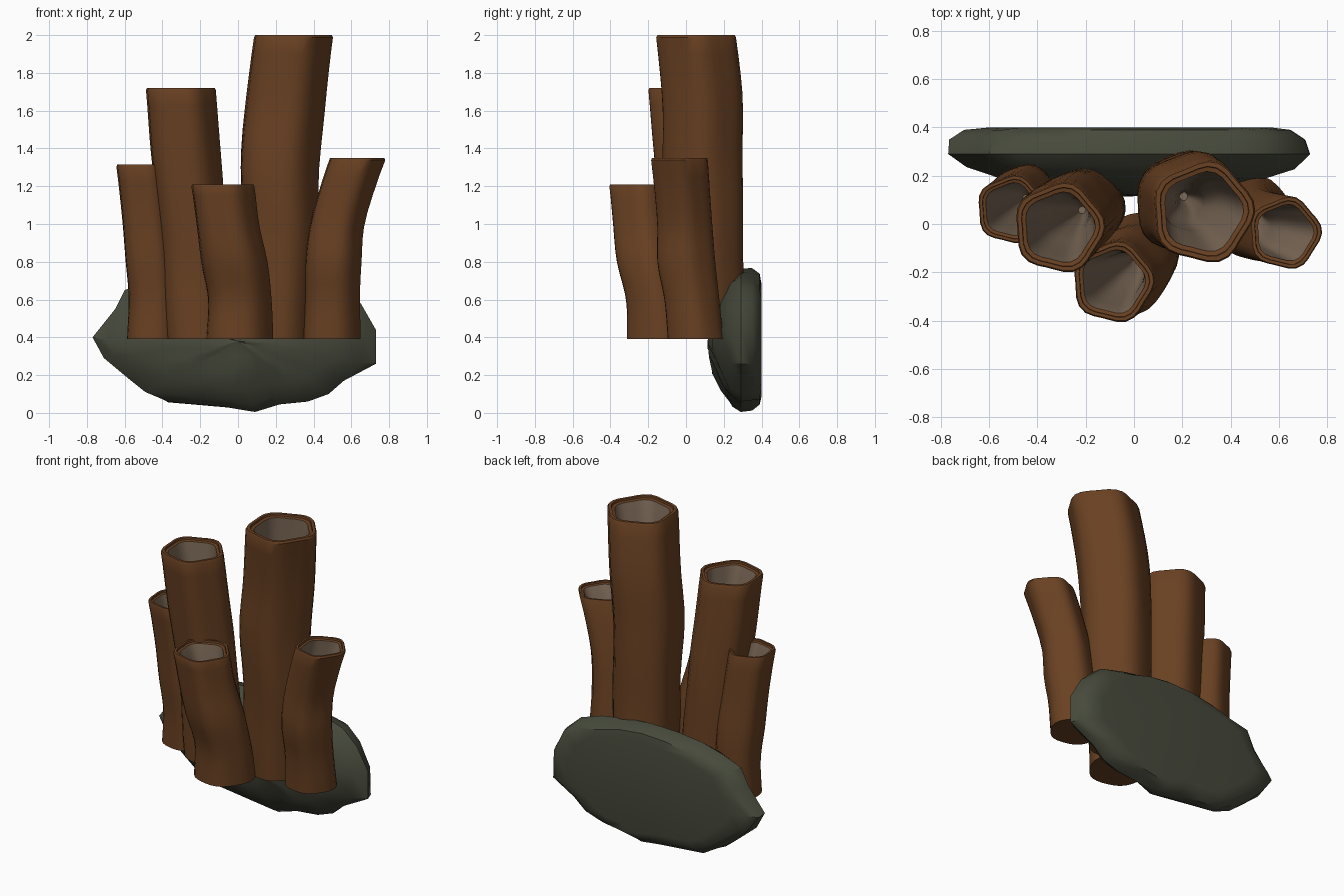
import bpy, bmesh, math, random
from mathutils import Vector

cube = bpy.data.objects.get("Cube")
if cube:
    bpy.data.objects.remove(cube, do_unlink=True)


def material(name, rgb):
    m = bpy.data.materials.new(name)
    m.use_nodes = True
    m.diffuse_color = (*rgb, 1)
    bsdf = next(n for n in m.node_tree.nodes if n.type == 'BSDF_PRINCIPLED')
    bsdf.inputs["Base Color"].default_value = (*rgb, 1)
    bsdf.inputs["Roughness"].default_value = 0.9
    return m


BROWN = material("tube brown", (0.141, 0.052, 0.016))
TAUPE = material("tube lining taupe", (0.205, 0.144, 0.098))
STONE = material("rock grey green", (0.063, 0.068, 0.045))


def finish(bm, name, mats, angle):
    bmesh.ops.recalc_face_normals(bm, faces=bm.faces)
    mesh = bpy.data.meshes.new(name)
    bm.to_mesh(mesh)
    bm.free()
    ob = bpy.data.objects.new(name, mesh)
    bpy.context.collection.objects.link(ob)
    for m in mats:
        mesh.materials.append(m)
    bpy.ops.object.select_all(action='DESELECT')
    ob.select_set(True)
    bpy.context.view_layer.objects.active = ob
    bpy.ops.object.shade_smooth_by_angle(angle=math.radians(angle))
    return ob


def bridge(bm, a, b, mat=0):
    n = len(a)
    for i in range(n):
        j = (i + 1) % n
        bm.faces.new((a[i], a[j], b[j], b[i])).material_index = mat


def spline(points, t):
    """Catmull-Rom through (x, y, z, radius) points, t from 0 to 1."""
    p = [Vector(q) for q in points]
    p = [2 * p[0] - p[1]] + p + [2 * p[-1] - p[-2]]
    s = t * (len(points) - 1)
    i = min(int(s), len(points) - 2)
    u = s - i
    a, b, c, d = p[i:i + 4]
    return 0.5 * (2 * b + (c - a) * u + (2 * a - 5 * b + 4 * c - d) * u ** 2
                  + (3 * b - a - 3 * c + d) * u ** 3)


SIDES, STEPS = 30, 14


def tube(name, path, phase):
    bm = bmesh.new()

    def ring(t, scale, drop=0.0):
        x, y, z, r = spline(path, t)
        five = 0.025 + 0.03 * t
        verts = []
        for k in range(SIDES):
            a = math.tau * k / SIDES
            wave = 0.02 * math.sin(9 * z + 2 * a + phase) * (1 - t)
            rr = r * scale * (1 + five * math.cos(5 * (a - 0.07)) + wave)
            verts.append(bm.verts.new((x + rr * math.cos(a), y + rr * math.sin(a), z - drop)))
        return verts

    # outer wall, rounded lip, then a lining that narrows towards the foot
    rings = [ring(i / STEPS, 1) for i in range(STEPS)]
    rings += [ring(1, 1, 0.012), ring(1, 0.97), ring(1, 0.88), ring(1, 0.87, 0.012), ring(1, 0.78, 0.016)]
    lip = len(rings) - 1
    rings += [ring(1 - i / STEPS, 0.78 - 0.75 * i / STEPS) for i in range(1, STEPS)]
    for i in range(len(rings) - 1):
        bridge(bm, rings[i], rings[i + 1], 1 if i >= lip else 0)
    bm.faces.new(rings[0])
    bm.faces.new(rings[-1]).material_index = 1
    finish(bm, name, (BROWN, TAUPE), 35)


# Tubes: centre line and radius from foot to mouth
tube("tall_tube", [(0.20, 0.12, 0.39, 0.19), (0.22, 0.10, 0.9, 0.20), (0.215, 0.085, 1.3, 0.208),
                   (0.245, 0.085, 1.65, 0.21), (0.285, 0.05, 2.0, 0.207)], 0.5)
tube("second_tube", [(-0.21, 0.06, 0.39, 0.175), (-0.23, 0.05, 0.8, 0.175), (-0.26, 0.03, 1.15, 0.18),
                     (-0.285, 0.01, 1.4, 0.183), (-0.31, -0.015, 1.72, 0.183)], 1.5)
tube("front_tube", [(0.005, -0.135, 0.39, 0.178), (0.005, -0.155, 0.6, 0.165), (-0.025, -0.19, 0.8, 0.175),
                    (-0.06, -0.22, 1.0, 0.165), (-0.087, -0.24, 1.21, 0.165)], 2.5)
tube("left_tube", [(0.493, 0.05, 0.39, 0.15), (0.495, 0.03, 0.6, 0.145), (0.50, 0.0, 0.8, 0.15),
                   (0.525, -0.01, 1.02, 0.143), (0.625, -0.037, 1.35, 0.147)], 3.5)
tube("right_tube", [(-0.45, 0.11, 0.39, 0.138), (-0.447, 0.11, 0.6, 0.135), (-0.46, 0.10, 0.8, 0.14),
                    (-0.48, 0.085, 1.02, 0.136), (-0.51, 0.06, 1.315, 0.138)], 4.5)

# Rock: flat-backed boulder, its outline scaled through several depths
OUTLINE = [(-0.77, 0.4), (-0.71, 0.29), (-0.59, 0.19), (-0.49, 0.11), (-0.37, 0.06), (-0.22, 0.045),
           (-0.06, 0.03), (0.09, 0.005), (0.22, 0.045), (0.37, 0.06), (0.48, 0.1), (0.56, 0.17),
           (0.73, 0.26), (0.73, 0.44), (0.65, 0.58), (0.55, 0.67), (0.4, 0.72), (0.22, 0.75),
           (0.05, 0.765), (-0.14, 0.76), (-0.32, 0.74), (-0.47, 0.7), (-0.6, 0.65), (-0.65, 0.55)]
DEPTHS = [(0.4, 0.78), (0.39, 0.9), (0.35, 0.98), (0.29, 1.0), (0.235, 0.9), (0.19, 0.72),
          (0.15, 0.48), (0.125, 0.22)]
random.seed(4)
bm = bmesh.new()
cx, cz = 0.0, 0.38
layers = []
for d, (y, s) in enumerate(DEPTHS):
    wob = 0 if d in (0, 3) else 0.012
    layers.append([bm.verts.new((cx + (x - cx) * s + random.uniform(-wob, wob),
                                 y + (random.uniform(-wob, wob) if d > 3 else 0),
                                 cz + (z - cz) * s + random.uniform(-wob, wob))) for x, z in OUTLINE])
for a, b in zip(layers, layers[1:]):
    bridge(bm, a, b)
bm.faces.new(layers[0])
tip = bm.verts.new((cx, 0.115, cz))
for i, v in enumerate(layers[-1]):
    bm.faces.new((v, layers[-1][(i + 1) % len(OUTLINE)], tip))
finish(bm, "base_rock", (STONE,), 40)
